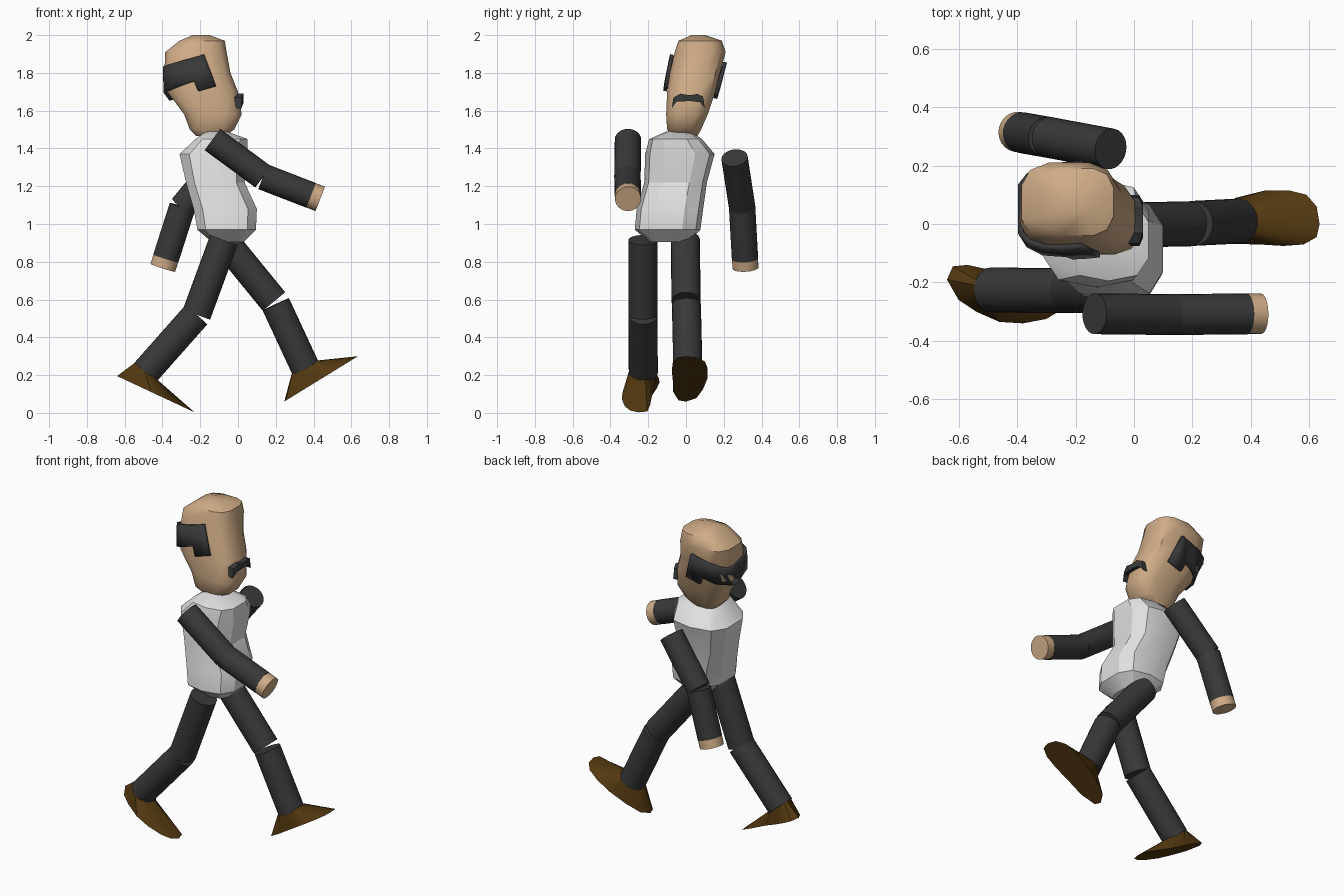
import bpy, bmesh, math
from mathutils import Vector

if "Cube" in bpy.data.objects:
    bpy.data.objects.remove(bpy.data.objects["Cube"])


def material(name, rgb):
    m = bpy.data.materials.new(name)
    m.diffuse_color = (*rgb, 1)
    m.use_nodes = True
    m.node_tree.nodes["Principled BSDF"].inputs["Base Color"].default_value = m.diffuse_color
    return m


SKIN = material("skin", (0.62, 0.41, 0.24))
DARK = material("charcoal", (0.04, 0.04, 0.04))
WHITE = material("shirt white", (0.75, 0.75, 0.75))
BROWN = material("shoe brown", (0.085, 0.04, 0.005))


def finish(name, verts, faces, mat, angle=30):
    me = bpy.data.meshes.new(name)
    me.from_pydata([tuple(v) for v in verts], [], faces)
    bm = bmesh.new()
    bm.from_mesh(me)
    bmesh.ops.recalc_face_normals(bm, faces=bm.faces)
    bm.to_mesh(me)
    bm.free()
    me.materials.append(mat)
    ob = bpy.data.objects.new(name, me)
    bpy.context.collection.objects.link(ob)
    bpy.ops.object.select_all(action='DESELECT')
    ob.select_set(True)
    bpy.context.view_layer.objects.active = ob
    bpy.ops.object.shade_smooth_by_angle(angle=math.radians(angle))
    return ob


def loft(name, rings, mat, angle=30):
    """Skin equal-length rings of points and cap both ends."""
    n = len(rings[0])
    verts = [p for r in rings for p in r]
    faces = [(k * n + i, k * n + (i + 1) % n, (k + 1) * n + (i + 1) % n, (k + 1) * n + i)
             for k in range(len(rings) - 1) for i in range(n)]
    faces += [tuple(range(n)), tuple(range(len(verts) - n, len(verts)))]
    return finish(name, verts, faces, mat, angle)


def tube(name, a, b, r, mat, n=24):
    a, b = Vector(a), Vector(b)
    q = (b - a).to_track_quat('Z', 'Y')
    ring = [q @ Vector((r * math.cos(math.tau * i / n), r * math.sin(math.tau * i / n), 0))
            for i in range(n)]
    return loft(name, [[a + p for p in ring], [b + p for p in ring]], mat)


def spow(v, e):
    return math.copysign(abs(v) ** e, v)


def body(name, rows, mat, n, e, angle):
    """Stack of rounded-box rings; a row is z, x min, x max, y min, y max."""
    rings = []
    for z, x0, x1, y0, y1 in rows:
        ring = []
        for i in range(n):
            t = math.tau * (i + 0.5) / n
            c, s = spow(math.cos(t), e), spow(math.sin(t), e)
            k = spow(math.cos(math.pi / n), e)      # flat sides reach the limits
            ring.append(((x0 + x1) / 2 + (x1 - x0) / 2 * c / k,
                         (y0 + y1) / 2 + (y1 - y0) / 2 * s / k, z))
        rings.append(ring)
    return loft(name, rings, mat, angle)


# Torso
body("torso", [
    (0.905, -0.14, 0.03, -0.19, 0.01),
    (0.97, -0.215, 0.095, -0.265, 0.07),
    (1.08, -0.235, 0.10, -0.255, 0.085),
    (1.22, -0.275, 0.035, -0.215, 0.105),
    (1.37, -0.31, 0.05, -0.21, 0.145),
    (1.45, -0.225, 0.05, -0.19, 0.08),
    (1.49, -0.17, -0.06, -0.10, 0.02)], WHITE, 10, 0.7, 28)

# Head
HEAD = [
    (1.465, -0.22, -0.07, -0.07, 0.06),
    (1.50, -0.255, -0.02, -0.10, 0.08),
    (1.58, -0.285, 0.02, -0.105, 0.115),
    (1.70, -0.375, 0.0, -0.10, 0.155),
    (1.80, -0.39, -0.04, -0.085, 0.18),
    (1.91, -0.385, -0.06, -0.06, 0.21),
    (1.97, -0.31, -0.07, -0.04, 0.19),
    (2.0, -0.24, -0.15, 0.03, 0.10)]
body("head", HEAD, SKIN, 12, 0.65, 40)


def head_side(x, z, side, grow=0.012, e=0.65):
    """Point just outside the head at a given x and z, on the -y or +y side."""
    for lo, hi in zip(HEAD, HEAD[1:]):
        if lo[0] <= z <= hi[0]:
            f = (z - lo[0]) / (hi[0] - lo[0])
            x0, x1, y0, y1 = [p + (q - p) * f for p, q in zip(lo[1:], hi[1:])]
            break
    rx, ry = (x1 - x0) / 2 + grow, (y1 - y0) / 2 + grow
    t = max(-1, min(1, (x - (x0 + x1) / 2) / rx))
    y = (1 - abs(t) ** (2 / e)) ** (e / 2) * ry
    return Vector(((x0 + x1) / 2 + rx * t, (y0 + y1) / 2 + side * y, z))


# Hair band with sideburns, wrapped round the back of the head
COLS = [(-0.117, 1.73, -0.18, 1.897), (-0.165, 1.717, -0.205, 1.888),
        (-0.21, 1.704, -0.235, 1.88), (-0.233, 1.757, -0.25, 1.875),
        (-0.31, 1.73, -0.31, 1.86), (-0.36, 1.71, -0.36, 1.845),
        (-0.385, 1.695, -0.388, 1.835)]
pairs = [(head_side(a, b, -1), head_side(c, d, -1)) for a, b, c, d in COLS]
pairs += [(head_side(a, b - 0.04, 1), head_side(c, d - 0.04, 1)) for a, b, c, d in reversed(COLS)]
hv = [p for pr in pairs for p in pr]
hair = finish("hair_band", hv, [(2 * i, 2 * i + 2, 2 * i + 3, 2 * i + 1)
                                for i in range(len(pairs) - 1)], DARK)
sol = hair.modifiers.new("thickness", 'SOLIDIFY')
sol.thickness = 0.02
sol.offset = 0

# Moustache: arched plate, ends bent back round the face
ARCH = [(-0.075, 1.615, -0.066, 1.67), (-0.05, 1.648, -0.03, 1.69),
        (0.0, 1.65, 0.01, 1.683), (0.03, 1.65, 0.03, 1.683),
        (0.075, 1.645, 0.06, 1.688), (0.10, 1.612, 0.09, 1.675)]
rings = []
for i, (ya, za, yb, zb) in enumerate(ARCH):
    bend = 0.012 if i in (0, 5) else 0.0
    xb, xf = -0.012 - bend, 0.03 - bend
    rings.append([(xb, ya, za), (xf, ya, za), (xf, yb, zb), (xb, yb, zb)])
loft("moustache", rings, DARK)

# Arms: shoulder, elbow, fingertip
for side, sh, el, tip in [
        ("right", (-0.135, -0.307, 1.447), (0.133, -0.31, 1.25), (0.435, -0.307, 1.133)),
        ("left", (-0.08, 0.257, 1.35), (-0.295, 0.297, 1.09), (-0.398, 0.315, 0.768))]:
    el, tip = Vector(el), Vector(tip)
    wrist = tip + (el - tip).normalized() * 0.052
    tube(side + "_upper_arm", sh, el, 0.07, DARK)
    tube(side + "_forearm", el, wrist, 0.07, DARK)
    tube(side + "_hand", wrist, tip, 0.069, SKIN)

# Legs: hip, knee, ankle
LEGS = {"right": [(-0.075, -0.228, 0.915), (-0.22, -0.228, 0.52), (-0.49, -0.226, 0.215)],
        "left": [(-0.075, -0.003, 0.915), (0.19, 0.0, 0.59), (0.358, 0.01, 0.235)]}
for side, (hip, knee, ankle) in LEGS.items():
    tube(side + "_thigh", hip, knee, 0.077, DARK)
    top = (0.2, 0.002, 0.575) if side == "left" else knee
    tube(side + "_shin", top, ankle, 0.077, DARK)

# Shoes: flat tilted sole tapering up to the ankle
SOLES = {
    "right": ((-0.64, 0.195), (-0.23, 0.003),
              [(-0.64, -0.19), (-0.60, -0.26), (-0.54, -0.30), (-0.46, -0.335), (-0.38, -0.34),
               (-0.30, -0.325), (-0.25, -0.295), (-0.23, -0.25), (-0.24, -0.205), (-0.31, -0.19),
               (-0.42, -0.18), (-0.50, -0.155), (-0.57, -0.14), (-0.62, -0.145)]),
    "left": ((0.245, 0.06), (0.635, 0.30),
             [(0.245, 0.0), (0.255, -0.04), (0.33, -0.068), (0.43, -0.07), (0.51, -0.075),
              (0.58, -0.07), (0.625, -0.045), (0.635, 0.0), (0.625, 0.06), (0.59, 0.10),
              (0.53, 0.115), (0.45, 0.115), (0.35, 0.09), (0.275, 0.055)])}
for side, ((x0, z0), (x1, z1), outline) in SOLES.items():
    hip, knee, ankle = [Vector(p) for p in LEGS[side]]
    axis = (ankle - knee).normalized()
    sole = [Vector((x, y, z0 + (z1 - z0) * (x - x0) / (x1 - x0))) for x, y in outline]
    mid = sum(sole, Vector()) / len(sole)
    cuff = []
    for p in sole:
        d = p - mid
        d -= axis * d.dot(axis)
        cuff.append(ankle - axis * 0.012 + d.normalized() * 0.074)
    loft(side + "_shoe", [sole, cuff], BROWN, 35)
